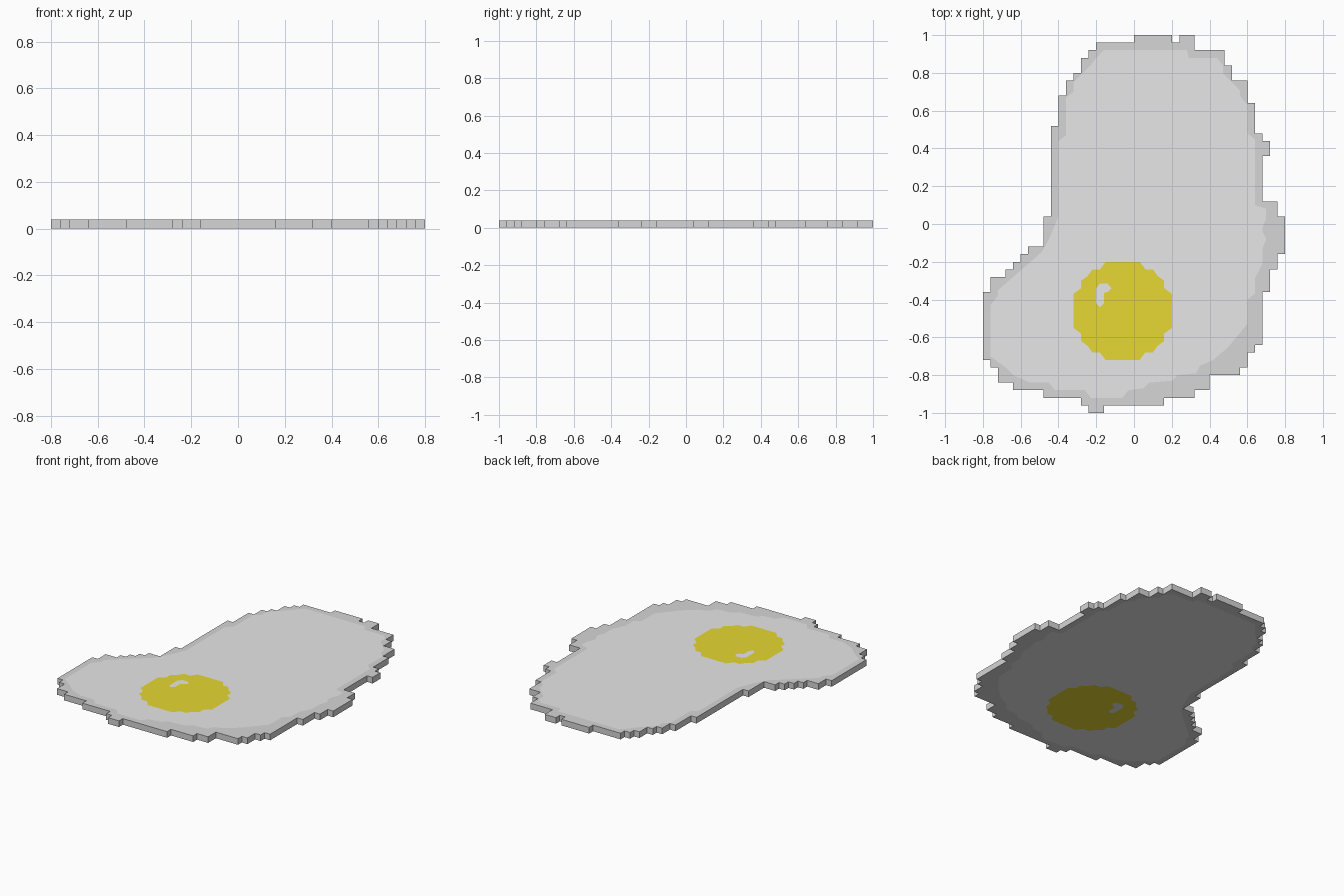
import bpy, bmesh
from mathutils import Vector
from mathutils.geometry import delaunay_2d_cdt

if "Cube" in bpy.data.objects:
    bpy.data.objects.remove(bpy.data.objects["Cube"])

THICK = 0.04


def stairs(steps):
    """Stepped edge, top to bottom: (x, y where this step ends), in hundredths."""
    y, pts = 100, []
    for x, end in steps:
        pts += [(x, y), (x, end)]
        y = end
    return pts


def ccw(pts):
    area = sum(a[0] * b[1] - b[0] * a[1] for a, b in zip(pts, pts[1:] + pts[:1]))
    return [Vector((x / 100, y / 100)) for x, y in (pts if area > 0 else pts[::-1])]


# Stepped outer silhouette
right = stairs([(32, 92), (48, 84), (52, 76), (60, 64), (64, 48), (68, 44), (72, 36),
                (68, 12), (76, 4), (80, -16), (76, -24), (72, -36), (68, -64), (64, -68),
                (60, -76), (56, -80), (40, -88), (32, -92), (16, -96), (-16, -100)])
left = stairs([(0, 96), (-20, 92), (-24, 88), (-28, 80), (-32, 76), (-36, 68), (-40, 52),
               (-44, 4), (-48, -12), (-56, -16), (-60, -20), (-64, -24), (-68, -28),
               (-76, -36), (-80, -72), (-76, -76), (-72, -84), (-64, -88), (-48, -92),
               (-28, -96), (-24, -100)])
notch = [(20, 100), (20, 96), (24, 96), (24, 100)]
outline = ccw(notch + right + left[::-1])

# Edge between the pale middle and the darker rim
white = ccw([(-16, 92), (28, 92), (29, 88), (44, 88), (47, 84), (47, 80), (56, 71), (56, 68),
             (60, 63), (60, 48), (64, 45), (64, 10), (70, 8), (70, 3), (68, -2), (68, -4),
             (70, -8), (68, -13), (68, -21), (64, -29), (64, -37), (60, -40), (60, -53),
             (50, -65), (42, -72), (35, -75), (33, -79), (23, -80), (20, -83), (8, -84),
             (5, -87), (-3, -88), (-6, -92), (-23, -92), (-26, -88), (-42, -88), (-45, -84),
             (-55, -84), (-64, -80), (-68, -76), (-76, -70), (-76, -43), (-72, -38),
             (-72, -35), (-64, -28), (-49, -15), (-45, -8), (-40, 4), (-40, 44), (-36, 47),
             (-36, 67), (-32, 70), (-32, 75), (-23, 84), (-20, 88)])

# Yolk: one quarter mirrored round its centre
quarter = [(26, 9), (22, 12), (22, 16), (18.5, 18.5), (16, 22), (12, 22), (9, 26)]
ring = []
for sx, sy in ((1, 1), (-1, 1), (-1, -1), (1, -1)):
    ring += [(-6 + sx * x, -46 + sy * y) for x, y in (quarter if sx == sy else quarter[::-1])]
yolk = ccw(ring)

# Small hooked glint on the yolk
glint = ccw([(-20, -34), (-18, -31.5), (-14, -31.5), (-12, -34), (-14, -36), (-16, -36.5),
             (-16, -42), (-18, -44), (-20, -42)])

# Triangulate all nested regions together; each triangle belongs to its innermost region
verts, regions = [], []
for loop in (outline, white, yolk, glint):
    regions.append(list(range(len(verts), len(verts) + len(loop))))
    verts += loop
co, _, tris, _, _, owners = delaunay_2d_cdt(verts, [], regions, 1, 1e-5)


def material(name, rgb):
    m = bpy.data.materials.new(name)
    m.diffuse_color = (*rgb, 1)
    m.use_nodes = True
    m.node_tree.nodes["Principled BSDF"].inputs["Base Color"].default_value = m.diffuse_color
    return m


pale = material("egg white", (1.0, 1.0, 1.0))
grey = material("rim grey", (0.67, 0.67, 0.67))
yellow = material("yolk yellow", (0.98, 0.83, 0.04))

# Each part gets its top and bottom faces; the rim also gets the side walls
for depth, (name, mat) in enumerate((("egg_rim", grey), ("egg_white", pale),
                                     ("yolk", yellow), ("yolk_glint", pale))):
    bm = bmesh.new()

    def face(points, up=0):
        f = bm.faces.new([bm.verts.new(p) for p in points])
        f.normal_update()
        if f.normal.z * up < 0:
            f.normal_flip()

    for tri, own in zip(tris, owners):
        if own and max(own) == depth:
            face([(*co[i], THICK) for i in tri], 1)
            face([(*co[i], 0) for i in tri], -1)
    if depth == 0:
        for p, q in zip(outline, outline[1:] + outline[:1]):
            face([(*p, 0), (*q, 0), (*q, THICK), (*p, THICK)])
    bmesh.ops.remove_doubles(bm, verts=bm.verts, dist=1e-4)
    mesh = bpy.data.meshes.new(name)
    bm.to_mesh(mesh)
    bm.free()
    mesh.materials.append(mat)
    bpy.context.collection.objects.link(bpy.data.objects.new(name, mesh))
